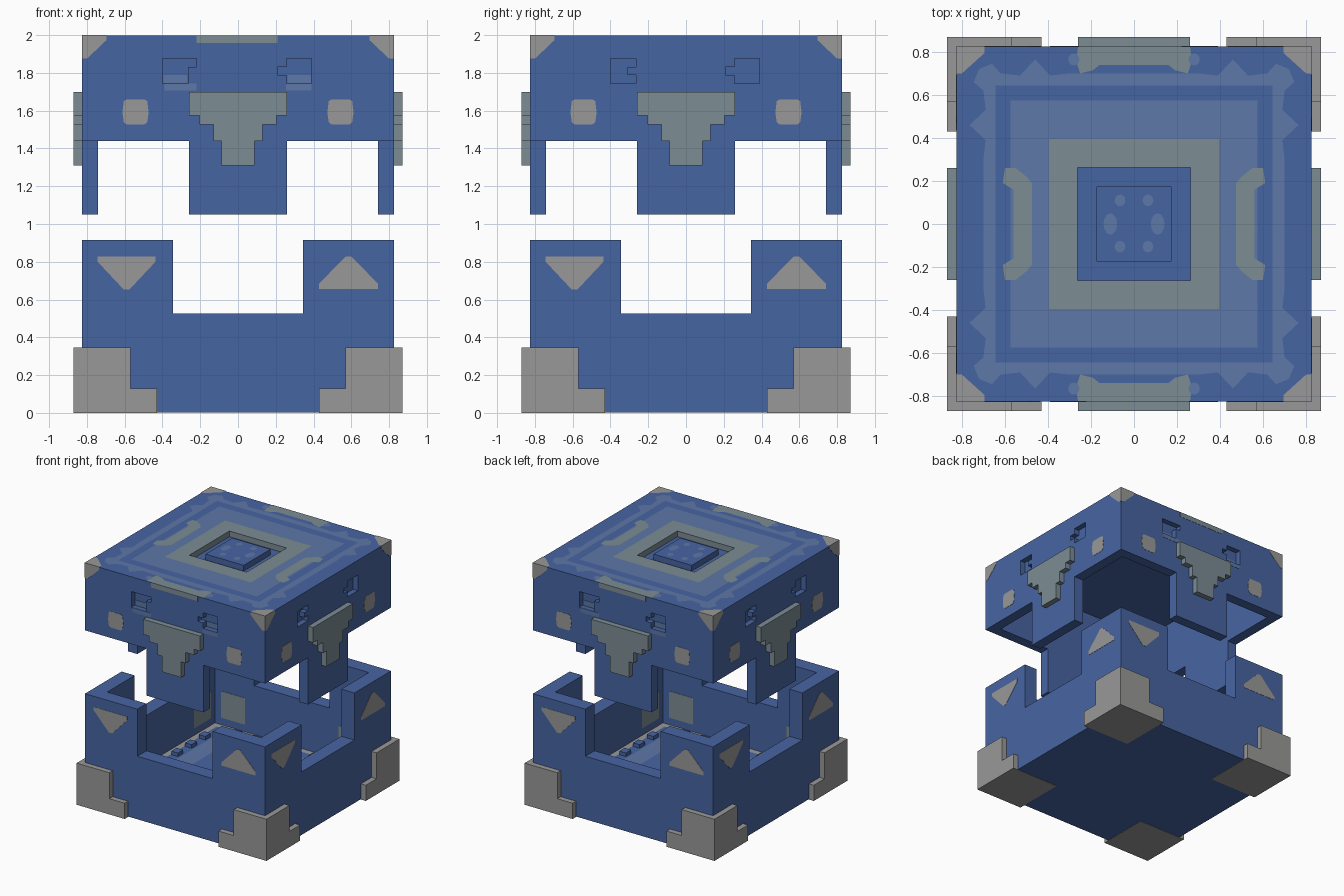
import bpy, bmesh, math
from mathutils import Matrix, Vector

if "Cube" in bpy.data.objects:
    bpy.data.objects.remove(bpy.data.objects["Cube"], do_unlink=True)


def material(name, rgb):
    m = bpy.data.materials.new(name)
    m.use_nodes = True
    m.diffuse_color = (*rgb, 1)
    m.node_tree.nodes["Principled BSDF"].inputs["Base Color"].default_value = (*rgb, 1)
    return m


BLUE = material("blue", (0.062, 0.128, 0.361))
LIGHT = material("light blue", (0.110, 0.188, 0.390))
GREY = material("grey", (0.319, 0.317, 0.314))
GREEN = material("green grey", (0.200, 0.262, 0.296))

R = 0.825      # half width of the box
TOP = 1.997    # lid surface under the thin top plates


def finish(name, bm, mat):
    me = bpy.data.meshes.new(name)
    bm.to_mesh(me)
    bm.free()
    me.materials.append(mat)
    ob = bpy.data.objects.new(name, me)
    bpy.context.collection.objects.link(ob)
    return ob


def box(name, lo, hi, mat=BLUE):
    bm = bmesh.new()
    bmesh.ops.create_cube(bm, size=1)
    lo, hi = Vector(lo), Vector(hi)
    for v in bm.verts:
        v.co = (lo + hi) / 2 + v.co * (hi - lo)
    return finish(name, bm, mat)


def prism(name, pts, inner, outer, mat, side=0):
    """Extrude an (x, z) outline outwards on one of the four sides."""
    bm = bmesh.new()
    face = bm.faces.new([bm.verts.new((x, -inner, z)) for x, z in pts])
    new = bmesh.ops.extrude_face_region(bm, geom=[face])["geom"]
    for v in new:
        if isinstance(v, bmesh.types.BMVert):
            v.co.y = -outer
    bmesh.ops.recalc_face_normals(bm, faces=bm.faces)
    bmesh.ops.rotate(bm, verts=bm.verts, matrix=Matrix.Rotation(side * math.pi / 2, 3, 'Z'))
    return finish(name, bm, mat)


def sheet(name, loops, z, mat):
    """Flat upward-facing plates."""
    bm = bmesh.new()
    for pts in loops:
        f = bm.faces.new([bm.verts.new((x, y, z)) for x, y in pts])
        f.normal_update()
        if f.normal.z < 0:
            f.normal_flip()
    return finish(name, bm, mat)


def ring(name, outer, half, z, mat):
    """Flat band from an outer outline to a square of the given half width."""
    inner = [(x * half / max(abs(x), abs(y)), y * half / max(abs(x), abs(y))) for x, y in outer]
    n = len(outer)
    return sheet(name, [(outer[i], outer[(i + 1) % n], inner[(i + 1) % n], inner[i])
                        for i in range(n)], z, mat)


def rect(x0, x1, z0, z1):
    return [(x0, z0), (x1, z0), (x1, z1), (x0, z1)]


def square(h):
    return rect(-h, h, -h, h)


def ellipse(cx, cy, rx, ry, n=12):
    return [(cx + rx * math.cos(i * math.tau / n), cy + ry * math.sin(i * math.tau / n)) for i in range(n)]


def cut(ob, cutters):
    for c in cutters:
        c.hide_render = True
        mod = ob.modifiers.new("cut", 'BOOLEAN')
        mod.operation, mod.solver, mod.object = 'DIFFERENCE', 'EXACT', c
        bpy.context.view_layer.objects.active = ob
        bpy.ops.object.modifier_apply(modifier=mod.name)
        bpy.data.objects.remove(c, do_unlink=True)


# Base: open box with a wide notch in every wall
base = box("base", (-R, -R, 0.003), (R, R, 0.915))
W = 0.705
cut(base, [box("cavity", (-W, -W, 0.12), (W, W, 1.2)),
           box("notch_x", (-1, -0.345, 0.525), (1, 0.345, 1.2)),
           box("notch_y", (-0.345, -1, 0.525), (0.345, 1, 1.2))])

# Lid: hollow shell, square recess on top, two shaped eye recesses per side
lid = box("lid", (-R, -R, 1.44), (R, R, TOP))
cutters = [box("lid_cavity", (-0.74, -0.74, 1.3), (0.74, 0.74, 1.91)),
           box("recess", (-0.263, -0.263, 1.95), (0.263, 0.263, 2.2))]
eye_notch = [(-0.4, 1.745), (-0.265, 1.745), (-0.265, 1.79), (-0.31, 1.79), (-0.31, 1.83),
             (-0.265, 1.83), (-0.265, 1.875), (-0.4, 1.875)]
eye_hook = [(-0.4, 1.745), (-0.265, 1.745), (-0.265, 1.83), (-0.22, 1.83), (-0.22, 1.875), (-0.4, 1.875)]
eye_tab = [(0.258, 1.745), (0.39, 1.745), (0.39, 1.875), (0.258, 1.875),
           (0.258, 1.83), (0.21, 1.83), (0.21, 1.79), (0.258, 1.79)]
for s in range(4):
    cutters.append(prism("eye_cut", eye_notch if s % 2 else eye_hook, 0.78, 0.95, BLUE, s))
    cutters.append(prism("eye_cut", eye_tab, 0.78, 0.95, BLUE, s))
cut(lid, cutters)
lid.data.materials.clear()
lid.data.materials.append(BLUE)
lid.data.materials.append(GREEN)
for p in lid.data.polygons:
    on_recess_wall = abs(max(abs(p.center.x), abs(p.center.y)) - 0.263) < 0.002
    p.material_index = 1 if on_recess_wall and abs(p.normal.z) < 0.1 and p.center.z > 1.94 else 0

# Button in the middle of the recess
box("button", (-0.175, -0.175, 1.94), (0.175, 0.175, TOP))
sheet("button_dots", [ellipse(x, y, 0.025, 0.027) for x in (-0.065, 0.065) for y in (-0.105, 0.11)]
      + [ellipse(x, 0, 0.032, 0.05) for x in (-0.11, 0.11)], 1.999, LIGHT)

# Painted bands on the lid
half_side = [(-0.72, 0.72), (-0.66, 0.745), (-0.62, 0.70), (-0.53, 0.69), (-0.46, 0.765), (-0.39, 0.69),
             (-0.30, 0.70), (-0.20, 0.70)]
side_pts = half_side + [(-x, y) for x, y in reversed(half_side[1:])]
wavy = []
for s in range(4):
    c, n = round(math.cos(-s * math.pi / 2)), round(math.sin(-s * math.pi / 2))
    wavy += [(x * c - y * n, x * n + y * c) for x, y in side_pts]
ring("outer_band", wavy, 0.645, 1.9985, LIGHT)
ring("inner_band", square(0.575), 0.395, 1.9985, LIGHT)
ring("centre_band", square(0.395), 0.263, 1.9985, GREEN)
edge_mark = [(-0.26, R), (0.26, R), (0.27, 0.76), (0.25, 0.70), (0.19, 0.715), (0.16, 0.74),
             (-0.16, 0.74), (-0.19, 0.715), (-0.25, 0.70), (-0.27, 0.76)]
side_mark = [(0.475, -0.19), (0.50, -0.22), (0.55, -0.26), (0.60, -0.26), (0.61, -0.19), (0.56, -0.16),
             (0.56, 0.16), (0.61, 0.19), (0.60, 0.26), (0.55, 0.26), (0.50, 0.22), (0.475, 0.19)]
sheet("edge_marks", [[(x, y * k) for x, y in edge_mark] for k in (-1, 1)], 1.9995, GREEN)
sheet("side_marks", [[(x * k, y) for x, y in side_mark] for k in (-1, 1)], 1.9995, GREEN)
sheet("edge_dots", [ellipse(0.28 * a, 0.765 * b, 0.026, 0.028) for a in (-1, 1) for b in (-1, 1)],
      1.9998, LIGHT)
corner = [(R, R), (0.695, R), (0.695, 0.795), (0.80, 0.70), (R, 0.70)]
sheet("corner_marks", [[(x * a, y * b) for x, y in corner] for a in (-1, 1) for b in (-1, 1)], 2.0, GREY)

# Stepped ornament, half outline from the top down
half_gem = [(0.26, 1.70), (0.26, 1.575), (0.205, 1.575), (0.205, 1.528), (0.13, 1.528), (0.13, 1.44),
            (0.087, 1.44), (0.087, 1.31)]
gem = half_gem + [(-x, z) for x, z in reversed(half_gem)]
corner_face = [(R, 2.0), (0.695, 2.0), (0.695, 1.975), (0.80, 1.875), (R, 1.875)]
point_down = [(-0.743, 0.828), (-0.437, 0.828), (-0.437, 0.80), (-0.575, 0.653), (-0.605, 0.653), (-0.743, 0.80)]
point_up = [(0.43, 0.655), (0.74, 0.655), (0.74, 0.685), (0.60, 0.828), (0.57, 0.828), (0.43, 0.685)]
guard = [(0.43, 0), (0.87, 0), (0.87, 0.345), (0.57, 0.345), (0.57, 0.13), (0.43, 0.13)]
P = R + 0.002  # painted plate surface

for s in range(4):
    # Hanging tab, ornament and corner guards
    prism("lid_tab", rect(-0.26, 0.26, 1.05, 1.445), 0.74, R, BLUE, s)
    prism("ornament", gem, R - 0.01, 0.87, GREEN, s)
    for k in (-1, 1):
        prism("corner_guard", [(x * k, z) for x, z in guard], 0.80, 0.87, GREY, s)
        prism("corner_paint", [(x * k, z) for x, z in corner_face], R - 0.002, P, GREY, s)
        spot = [(0.48, 1.54), (0.495, 1.527), (0.59, 1.527), (0.605, 1.54), (0.612, 1.59),
                (0.605, 1.65), (0.59, 1.66), (0.495, 1.66), (0.48, 1.65), (0.473, 1.59)]
        prism("face_spot", [(x * k, z) for x, z in spot], R - 0.002, P, GREY, s)
        # Patches on the inner walls of the base
        prism("inner_patch", rect(0.54 * k - 0.11, 0.54 * k + 0.11, 0.18, 0.40), W - 0.002, W + 0.002, GREEN, s)
    prism("down_triangle", point_down, R - 0.002, P, GREY, s)
    prism("up_triangle", point_up, R - 0.002, P, GREY, s)
    # Front and back only: pale eye shadows and the edge strip
    if s % 2 == 0:
        prism("edge_strip", rect(-0.22, 0.21, 1.958, 1.999), R - 0.002, P, GREEN, s)
        for x0, x1 in ((-0.39, -0.22), (0.255, 0.39)):
            prism("eye_shadow", rect(x0, x1, 1.708, 1.744), R - 0.002, P, LIGHT, s)
        for x0, x1 in ((-0.395, -0.27), (0.262, 0.387)):
            prism("eye_floor", rect(x0, x1, 1.746, 1.79), 0.779, 0.783, LIGHT, s)
    # Studs along the floor
    for i in range(6):
        t = -0.45 + 0.18 * i
        prism("floor_stud", rect(t - 0.035, t + 0.035, 0.115, 0.15), 0.59, 0.65, BLUE, s)

# Bottom plates of the corner guards
for a in (-1, 1):
    for b in (-1, 1):
        box("guard_bottom", (min(0.43 * a, 0.86 * a), min(0.43 * b, 0.86 * b), 0),
            (max(0.43 * a, 0.86 * a), max(0.43 * b, 0.86 * b), 0.05), GREY)

# Painted floor bands
ring("floor_edge", square(0.704), 0.655, 0.122, GREY)
ring("floor_band", square(0.57), 0.42, 0.122, LIGHT)
